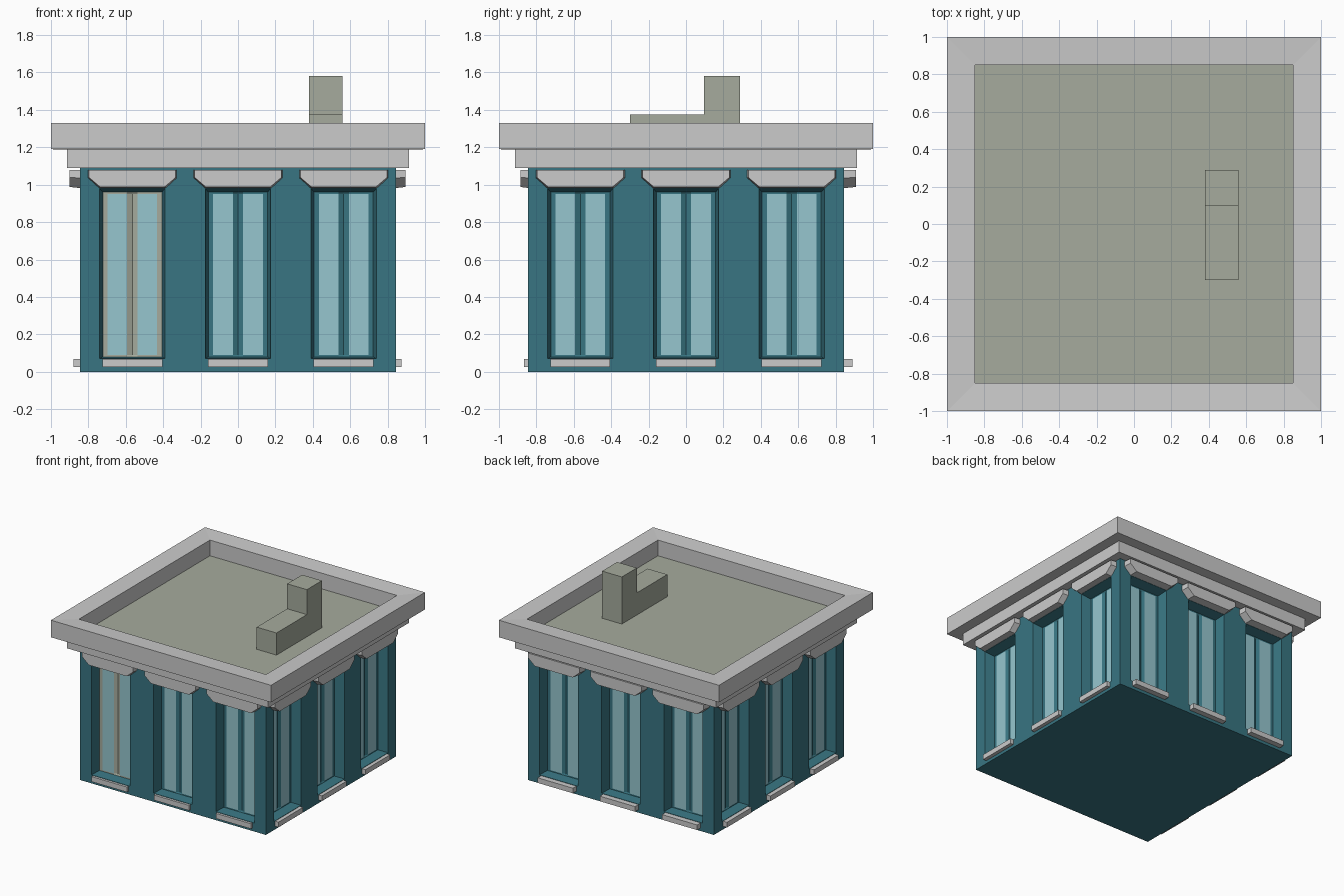
import bpy, bmesh, math
from mathutils import Vector, Matrix

if "Cube" in bpy.data.objects:
    bpy.data.objects.remove(bpy.data.objects["Cube"])


def mat(name, rgb):
    m = bpy.data.materials.new(name)
    m.diffuse_color = (*rgb, 1)
    m.use_nodes = True
    m.node_tree.nodes["Principled BSDF"].inputs["Base Color"].default_value = m.diffuse_color
    return m


TEAL = mat("teal wall", (0.040, 0.178, 0.223))
GLASS = mat("pale blue glass", (0.305, 0.565, 0.624))
STONE = mat("light grey stone", (0.60, 0.60, 0.60))
OLIVE = mat("grey green roof", (0.38, 0.41, 0.34))

W = 0.845                       # half width of the body
CENTRES = (-0.565, 0, 0.565)    # window centres on each side
SILL_OUT = (0.02, 0.03, 0.045, 0.035)   # front, right, back, left
LINTEL_OUT = (0.04, 0.05, 0.065, 0.055)


def finish(name, bm, mats, recalc=True):
    if recalc:
        bmesh.ops.recalc_face_normals(bm, faces=bm.faces)
    me = bpy.data.meshes.new(name)
    bm.to_mesh(me)
    bm.free()
    for m in mats:
        me.materials.append(m)
    ob = bpy.data.objects.new(name, me)
    bpy.context.collection.objects.link(ob)
    return ob


def side_point(k, u, d, z):
    """u = right along side k, d = distance out from the centre."""
    return Matrix.Rotation(k * math.pi / 2, 3, 'Z') @ Vector((u, -d, z))


def box(name, x0, x1, y0, y1, z0, z1, m):
    bm = bmesh.new()
    bmesh.ops.create_cube(bm, size=1)
    for v in bm.verts:
        v.co = ((x0, x1)[v.co.x > 0], (y0, y1)[v.co.y > 0], (z0, z1)[v.co.z > 0])
    return finish(name, bm, [m])


def plate(name, k, back, front, d0, d1, m):
    """Solid between a back outline and a front outline of (u, z) points."""
    bm = bmesh.new()
    a = [bm.verts.new(side_point(k, u, d0, z)) for u, z in back]
    b = [bm.verts.new(side_point(k, u, d1, z)) for u, z in front]
    bm.faces.new(a)
    bm.faces.new(b)
    for i in range(len(a)):
        j = (i + 1) % len(a)
        bm.faces.new((a[i], a[j], b[j], b[i]))
    return finish(name, bm, [m])


# body walls with recessed windows
bm = bmesh.new()


def quad(k, pts, mi):
    f = bm.faces.new([bm.verts.new(side_point(k, *p)) for p in pts])
    f.material_index = mi


def window(k, c, frame):
    o = [(c - .175, .07), (c + .175, .07), (c + .175, .98), (c - .175, .98)]
    n = [(c - .158, .08), (c + .158, .08), (c + .158, .96), (c - .158, .96)]
    back = W - 0.08
    for i in range(4):          # splayed reveals
        j = (i + 1) % 4
        quad(k, [(o[i][0], W, o[i][1]), (o[j][0], W, o[j][1]),
                 (n[j][0], back, n[j][1]), (n[i][0], back, n[i][1])], 0)
    us = (-.158, -.133, -.028, 0, .028, .133, .158)
    zs = (.08, .09, .95, .96)

    def p(i, j):                # centre mullion has a shallow groove
        groove = 0.012 if i == 3 and j in (1, 2) else 0
        return (c + us[i], back - groove, zs[j])
    for i in range(6):
        for j in range(3):
            pane = j == 1 and i in (1, 4)
            quad(k, [p(i, j), p(i + 1, j), p(i + 1, j + 1), p(i, j + 1)],
                 1 if pane else frame)


for k in range(4):
    ub = [-W] + [c + s for c in CENTRES for s in (-.175, .175)] + [W]
    zb = (0, .07, .98, 1.09)
    for i in range(7):
        for j in range(3):
            if j == 1 and i % 2:
                window(k, CENTRES[i // 2], 2 if (k == 0 and i == 1) else 0)
            else:
                quad(k, [(ub[i], W, zb[j]), (ub[i + 1], W, zb[j]),
                         (ub[i + 1], W, zb[j + 1]), (ub[i], W, zb[j + 1])], 0)
# underside
quad(0, [(-W, -W, 0), (W, -W, 0), (W, W, 0), (-W, W, 0)], 0)
bmesh.ops.remove_doubles(bm, verts=bm.verts, dist=1e-5)
finish("body_walls", bm, [TEAL, GLASS, OLIVE], recalc=False)

# sills and lintels
for k, side in enumerate(("front", "right", "back", "left")):
    for i, c in enumerate(CENTRES):
        s = [(c - .16, .025), (c + .16, .025), (c + .16, .067), (c - .16, .067)]
        plate(f"{side}_sill_{i + 1}", k, s, s, W - .03, W + SILL_OUT[k], STONE)

        def outline(e):
            half = [(.18 - e, .98 + e), (.24 - e, 1.035 + e / 2), (.24 - e, 1.08)]
            return [(c + u, z) for u, z in half] + [(c - u, z) for u, z in half[::-1]]
        plate(f"{side}_lintel_{i + 1}", k, outline(0), outline(.008),
              W - .02, W + LINTEL_OUT[k], STONE)

# lower cornice band
box("lower_cornice", -.915, .915, -.915, .915, 1.09, 1.189, STONE)

# parapet ring: square sweep of a four point profile
bm = bmesh.new()
profile = [(1.0, 1.19), (1.0, 1.33), (.85, 1.322), (.85, 1.185)]
rings = [[bm.verts.new(side_point(k, d, d, z)) for d, z in profile] for k in range(4)]
for k in range(4):
    a, b = rings[k], rings[(k + 1) % 4]
    for i in range(4):
        j = (i + 1) % 4
        bm.faces.new((a[i], a[j], b[j], b[i]))
finish("parapet", bm, [STONE])

# roof deck
box("roof_deck", -.85, .85, -.85, .85, 1.17, 1.193, OLIVE)

# stepped chimney block
plate("chimney", 1,
      *[[(-.30, 1.185), (.29, 1.185), (.29, 1.58), (.095, 1.58), (.095, 1.375), (-.30, 1.375)]] * 2,
      .38, .56, OLIVE)
